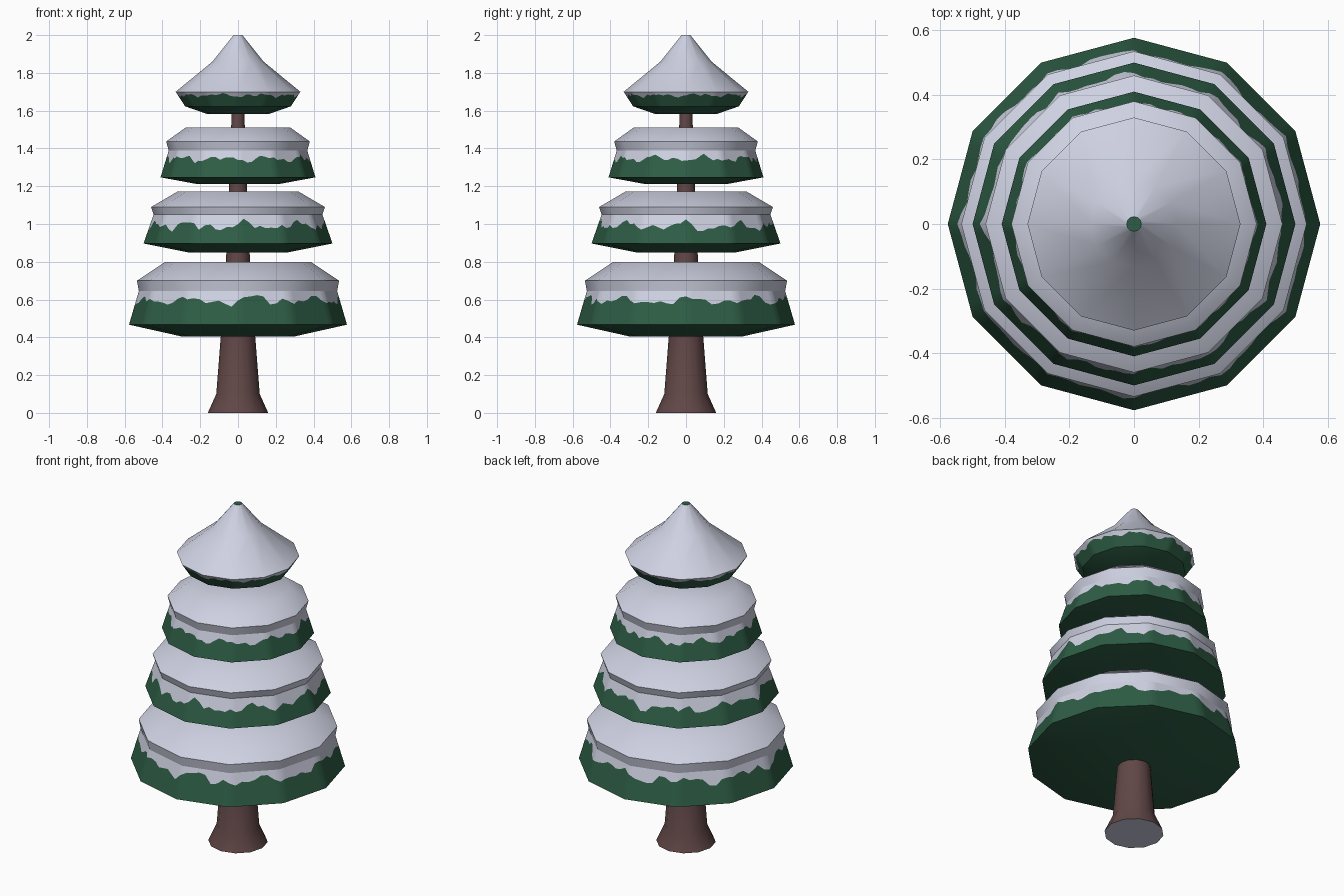
import bpy, bmesh, math, random

if "Cube" in bpy.data.objects:
    bpy.data.objects.remove(bpy.data.objects["Cube"])

random.seed(4)
SIDES = 12
COLS = 8  # columns per side along the ragged snow edge


def material(name, rgb):
    m = bpy.data.materials.new(name)
    m.diffuse_color = (*rgb, 1)
    m.use_nodes = True
    m.node_tree.nodes["Principled BSDF"].inputs["Base Color"].default_value = m.diffuse_color
    return m


snow = material("snow", (0.62, 0.64, 0.76))
green = material("pine_green", (0.027, 0.11, 0.06))
bark = material("bark_brown", (0.12, 0.062, 0.062))


def ring(bm, r, z):
    return [bm.verts.new((r * math.cos(2 * math.pi * i / SIDES),
                          r * math.sin(2 * math.pi * i / SIDES), z)) for i in range(SIDES)]


def bridge(bm, lo, hi, mat):
    for i in range(len(lo)):
        j = (i + 1) % len(lo)
        bm.faces.new((lo[i], lo[j], hi[j], hi[i])).material_index = mat


def finish(bm, name, mats, angle):
    bmesh.ops.recalc_face_normals(bm, faces=bm.faces)
    me = bpy.data.meshes.new(name)
    bm.to_mesh(me)
    bm.free()
    for m in mats:
        me.materials.append(m)
    ob = bpy.data.objects.new(name, me)
    bpy.context.collection.objects.link(ob)
    bpy.ops.object.select_all(action='DESELECT')
    ob.select_set(True)
    bpy.context.view_layer.objects.active = ob
    bpy.ops.object.shade_smooth_by_angle(angle=math.radians(angle))


def lathe(name, profile, mats, face_mats, top_mat, bottom_mat, angle=40):
    bm = bmesh.new()
    rings = [ring(bm, r, z) for r, z in profile]
    for k, mat in enumerate(face_mats):
        bridge(bm, rings[k], rings[k + 1], mat)
    bm.faces.new(rings[0]).material_index = bottom_mat
    bm.faces.new(rings[-1]).material_index = top_mat
    return bm


def ragged_edge(bm, z_lo, z_hi, mean, spread):
    """Cut the band between two heights into columns, split by a wavy snow line."""
    band = [f for f in bm.faces
            if abs(min(v.co.z for v in f.verts) - z_lo) < 1e-4
            and abs(max(v.co.z for v in f.verts) - z_hi) < 1e-4]
    n = SIDES * COLS
    p = [random.uniform(0, 6.28) for _ in range(3)]
    line = []
    for i in range(n):
        a = 2 * math.pi * i / n
        w = (0.5 * math.sin(9 * a + p[0]) + 0.35 * math.sin(17 * a + p[1])
             + 0.3 * math.sin(29 * a + p[2]) + random.uniform(-0.25, 0.25))
        line.append(min(z_hi - 0.006, max(z_lo + 0.006, mean + spread * w)))
    lo = {}
    for f in band:
        vs = sorted(f.verts, key=lambda v: v.co.z)
        for v in vs:
            k = round(math.atan2(v.co.y, v.co.x) / (2 * math.pi) * SIDES) % SIDES
            lo[(k, v.co.z > (z_lo + z_hi) / 2)] = v.co.copy()
    bmesh.ops.delete(bm, geom=band, context='FACES_ONLY')
    rows = [[], [], []]
    for i in range(n):
        k, t = i // COLS, (i % COLS) / COLS
        b = lo[(k, False)].lerp(lo[((k + 1) % SIDES, False)], t)
        c = lo[(k, True)].lerp(lo[((k + 1) % SIDES, True)], t)
        m = b.lerp(c, (line[i] - z_lo) / (z_hi - z_lo))
        for row, co in zip(rows, (b, m, c)):
            row.append(bm.verts.new(co))
    bridge(bm, rows[0], rows[1], 0)
    bridge(bm, rows[1], rows[2], 1)
    bmesh.ops.remove_doubles(bm, verts=bm.verts, dist=1e-4)


# Three snow-capped branch tiers: profile from underside to flat top, snow line
tiers = [
    ("lower_branches", [(0.30, 0.405), (0.577, 0.467), (0.525, 0.645), (0.535, 0.70), (0.385, 0.80)], 0.595, 0.03),
    ("middle_branches", [(0.26, 0.849), (0.50, 0.897), (0.447, 1.05), (0.46, 1.09), (0.32, 1.172)], 0.99, 0.03),
    ("upper_branches", [(0.22, 1.212), (0.41, 1.247), (0.367, 1.388), (0.38, 1.437), (0.275, 1.512)], 1.345, 0.022),
]
for name, prof, mean, spread in tiers:
    bm = lathe(name, prof, None, [0, 0, 1, 1], 1, 0)
    ragged_edge(bm, prof[1][1], prof[2][1], mean, spread)
    finish(bm, name, [green, snow], 40)

# Pointed top tier with a tiny green tip
prof = [(0.165, 1.583), (0.28, 1.623), (0.33, 1.70), (0.135, 1.86), (0.023, 2.0)]
bm = lathe("tree_top", prof, None, [0, 0, 1, 1], 0, 0)
ragged_edge(bm, 1.623, 1.70, 1.681, 0.012)
finish(bm, "tree_top", [green, snow], 40)

# Flared trunk running up through every tier, pale base underneath
prof = [(0.16, 0.0), (0.115, 0.10), (0.09, 0.42), (0.063, 0.82), (0.048, 1.19), (0.033, 1.60)]
bm = lathe("trunk", prof, None, [0] * 5, 0, 1)
finish(bm, "trunk", [bark, snow], 40)
